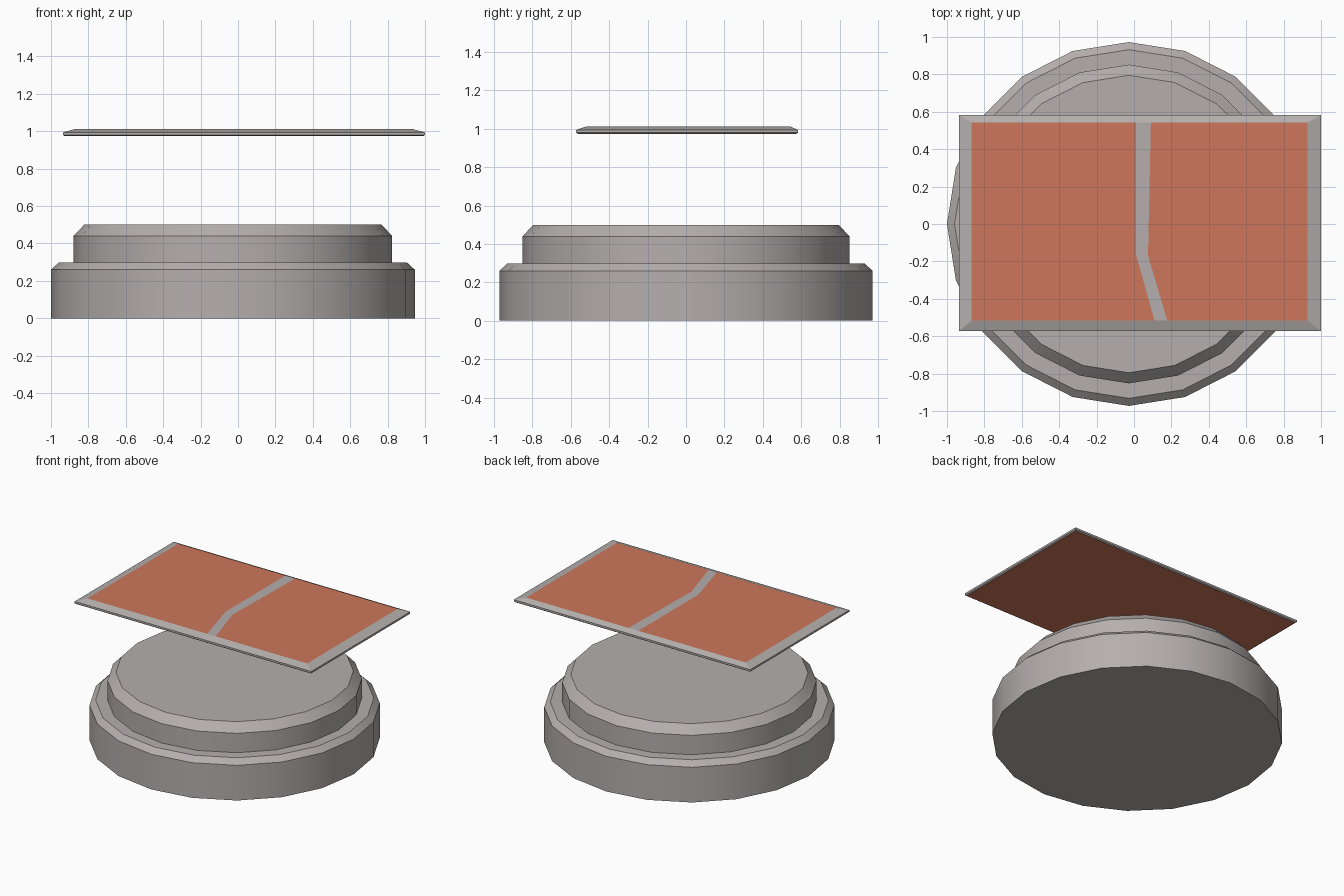
import bpy, bmesh, math

if "Cube" in bpy.data.objects:
    bpy.data.objects.remove(bpy.data.objects["Cube"])


def material(name, colour):
    m = bpy.data.materials.new(name)
    m.diffuse_color = (*colour, 1)
    m.use_nodes = True
    m.node_tree.nodes["Principled BSDF"].inputs["Base Color"].default_value = m.diffuse_color
    return m


grey = material("warm grey", (0.46, 0.43, 0.42))
red = material("terracotta red", (0.61, 0.185, 0.105))


def finish(bm, name, mats):
    bmesh.ops.recalc_face_normals(bm, faces=bm.faces)
    me = bpy.data.meshes.new(name)
    bm.to_mesh(me)
    bm.free()
    for m in mats:
        me.materials.append(m)
    ob = bpy.data.objects.new(name, me)
    bpy.context.collection.objects.link(ob)
    return ob


def bridge(bm, lower, upper):
    n = len(lower)
    for i in range(n):
        j = (i + 1) % n
        bm.faces.new((lower[i], lower[j], upper[j], upper[i]))


# stepped round base: 20 sides, (radius, height) profile
SIDES, CX = 20, -0.0275
profile = [(0.9725, 0), (0.9725, 0.26), (0.932, 0.297), (0.852, 0.297),
           (0.852, 0.44), (0.795, 0.5)]
bm = bmesh.new()
rings = []
for r, z in profile:
    rings.append([bm.verts.new((CX + r * math.cos(2 * math.pi * i / SIDES),
                                r * math.sin(2 * math.pi * i / SIDES), z))
                  for i in range(SIDES)])
for a, b in zip(rings, rings[1:]):
    bridge(bm, a, b)
bm.faces.new(rings[0])
bm.faces.new(rings[-1])
base = finish(bm, "stepped_base", [grey])
bpy.context.view_layer.objects.active = base
base.select_set(True)
bpy.ops.object.shade_smooth_by_angle(angle=math.radians(30))

# floating plate: bevelled rim, two red panels split by a bent grey strip
X0, X1, Y0, Y1 = -0.935, 1.0, -0.572, 0.583
bm = bmesh.new()


def rect(x0, x1, y0, y1, z):
    return [bm.verts.new((x, y, z)) for x, y in
            ((x0, y0), (x1, y0), (x1, y1), (x0, y1))]


IN, ZT = 0.008, 1.013
bottom = rect(X0 + IN, X1 - IN, Y0 + IN, Y1 - IN, 0.974)
low = rect(X0, X1, Y0, Y1, 0.980)
high = rect(X0, X1, Y0, Y1, 0.994)
top = rect(-0.868, 0.928, -0.517, 0.542, ZT)
bm.faces.new(bottom).material_index = 1
bridge(bm, bottom, low)
bridge(bm, low, high)

# strip outlines, front to back
left = [bm.verts.new((x, y, ZT)) for x, y in ((0.11, -0.517), (0.01, -0.16), (0.01, 0.542))]
right = [bm.verts.new((x, y, ZT)) for x, y in ((0.178, -0.517), (0.075, -0.17), (0.09, 0.542))]

# sloping rim faces
bm.faces.new((high[0], high[1], top[1], right[0], left[0], top[0]))
bm.faces.new((high[1], high[2], top[2], top[1]))
bm.faces.new((high[2], high[3], top[3], left[2], right[2], top[2]))
bm.faces.new((high[3], high[0], top[0], top[3]))

# panels and strip
bm.faces.new((top[0], *left, top[3])).material_index = 1
bm.faces.new((top[1], top[2], *reversed(right))).material_index = 1
for i in range(2):
    bm.faces.new((left[i], right[i], right[i + 1], left[i + 1]))
finish(bm, "floating_plate", [grey, red])
